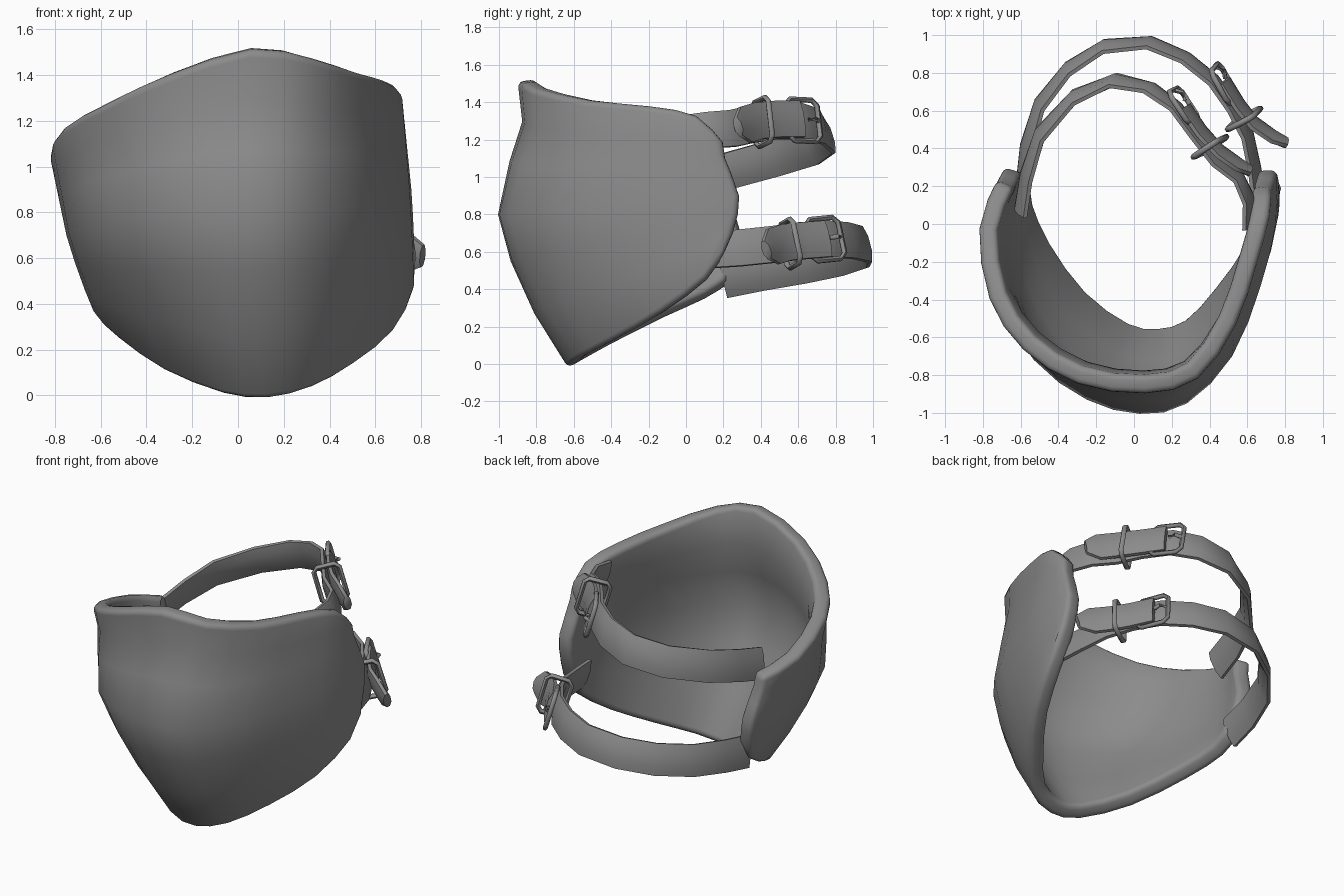
import bpy
import bmesh
import math
from mathutils import Vector

cube = bpy.data.objects.get("Cube")
if cube:
    bpy.data.objects.remove(cube, do_unlink=True)

grey = bpy.data.materials.new("mid_grey")
grey.use_nodes = True
grey_value = (0.26, 0.26, 0.26, 1)
grey.diffuse_color = grey_value
grey.node_tree.nodes["Principled BSDF"].inputs["Base Color"].default_value = grey_value

UP = Vector((0, 0, 1))


def finish(name, bm, angle=60):
    """Turn a bmesh into a smooth shaded object."""
    mesh = bpy.data.meshes.new(name)
    bm.to_mesh(mesh)
    bm.free()
    mesh.materials.append(grey)
    obj = bpy.data.objects.new(name, mesh)
    bpy.context.collection.objects.link(obj)
    bpy.ops.object.select_all(action="DESELECT")
    obj.select_set(True)
    bpy.context.view_layer.objects.active = obj
    bpy.ops.object.shade_smooth_by_angle(angle=math.radians(angle))
    return obj


def loft(name, rings, closed=False):
    """Skin a row of rings, capping the ends unless the row is closed."""
    bm = bmesh.new()
    rows = [[bm.verts.new(p) for p in ring] for ring in rings]
    pairs = list(zip(rows, rows[1:]))
    if closed:
        pairs.append((rows[-1], rows[0]))
    else:
        bm.faces.new(rows[0])
        bm.faces.new(rows[-1])
    for a, b in pairs:
        for i in range(len(a)):
            j = (i + 1) % len(a)
            bm.faces.new((a[i], a[j], b[j], b[i]))
    bmesh.ops.recalc_face_normals(bm, faces=bm.faces)
    return finish(name, bm)


def refine(points):
    """Add a smooth midpoint between each pair of points."""
    pts = [Vector(p) for p in points]
    last = len(pts) - 1
    result = [pts[0]]
    for i in range(last):
        b, c = pts[i], pts[i + 1]
        outer = pts[max(i - 1, 0)] + pts[min(i + 2, last)]
        result += [((b + c) * 9 - outer) / 16, c]
    return result


def strap_axes(tangent):
    """Tangent, width and outward axes; the strap leans inward at its top."""
    t = tangent.normalized()
    n = UP.cross(t).normalized()
    w = UP - n * 0.28
    w = (w - t * w.dot(t)).normalized()
    return t, w, w.cross(t)


def strap(name, points, half_width=0.1, half_thick=0.027, lift=0, taper=1):
    pts = [Vector(p) for p in points]
    last = len(pts) - 1
    rings = []
    for i, p in enumerate(pts):
        t, w, n = strap_axes(pts[min(i + 1, last)] - pts[max(i - 1, 0)])
        width = half_width * (taper if i == last else 1)
        ring = []
        for k in range(8):
            a = math.tau * (k + 0.5) / 8
            ring.append(p + n * (lift + half_thick * math.sin(a)) + w * width * math.cos(a) * 1.08)
        rings.append(ring)
    return loft(name, rings)


def wire(name, pts, radius, closed):
    """Six sided wire along a path."""
    count = len(pts)
    rings = []
    for i, p in enumerate(pts):
        if closed:
            # the loop's own plane keeps every ring untwisted
            t = pts[(i + 1) % count] - pts[i - 1]
            side = (pts[2] - pts[0]).cross(pts[4] - pts[0]).normalized()
        else:
            t = pts[min(i + 1, count - 1)] - pts[max(i - 1, 0)]
            side = t.orthogonal().normalized()
        other = t.normalized().cross(side)
        rings.append([p + radius * (side * math.cos(math.tau * k / 6) + other * math.sin(math.tau * k / 6))
                      for k in range(6)])
    return loft(name, rings, closed)


def rounded_loop(centre, a_axis, b_axis, a, b, cut):
    corners = [(a, b - cut), (a - cut, b), (cut - a, b), (-a, b - cut),
               (-a, cut - b), (cut - a, -b), (a - cut, -b), (a, cut - b)]
    return [centre + a_axis * u + b_axis * v for u, v in corners]


def fittings(prefix, buckle_at, keeper_at, tangent):
    """Buckle frame, its prong and the keeper loop."""
    t, w, n = strap_axes(Vector(tangent))
    c = Vector(buckle_at) + n * 0.03
    wire(prefix + "_buckle", rounded_loop(c, t, w, 0.1, 0.115, 0.03), 0.015, True)
    wire(prefix + "_prong", [c - t * 0.1, c - t * 0.06 + n * 0.035, c - t * 0.02 + n * 0.02], 0.013, False)
    k = Vector(keeper_at) + n * 0.015
    wire(prefix + "_keeper", rounded_loop(k, n, w, 0.08, 0.12, 0.025), 0.016, True)


# Curved guard: bottom, middle and top of each column, left round to right
bottom = [(-.63, .23, .42), (-.62, .1, .34), (-.52, -.12, .24), (-.32, -.4, .1), (-.07, -.59, .0),
          (.13, -.63, -.02), (.33, -.57, .03), (.51, -.38, .13), (.68, -.14, .27), (.77, .1, .45), (.765, .21, .6)]
middle = [(-.69, .3, .7), (-.75, .02, .7), (-.7, -.4, .72), (-.53, -.72, .75), (-.25, -.93, .78),
          (.03, -1.005, .8), (.28, -.95, .8), (.52, -.7, .82), (.67, -.33, .86), (.75, 0, .9), (.755, .285, .9)]
top = [(-.73, .23, .99), (-.825, -.03, 1.06), (-.77, -.4, 1.17), (-.59, -.67, 1.27), (-.3, -.85, 1.4),
       (.06, -.9, 1.51), (.34, -.82, 1.47), (.54, -.53, 1.41), (.65, -.2, 1.38), (.715, .05, 1.33), (.72, .2, 1.19)]

bm = bmesh.new()
columns = []
for low, mid, high in zip(refine(bottom), refine(middle), refine(top)):
    # rounded belly below the middle, then a slight waist under the flared lip
    column = [low]
    for t in (0.17, 0.34):
        column.append(low * (1 - t) * (1 - 2 * t) + mid * 4 * t * (1 - t) - high * t * (1 - 2 * t))
    column.append(mid)
    for t, squeeze in ((0.4, 0.98), (0.7, 0.94)):
        p = mid.lerp(high, t)
        p.y *= squeeze
        column.append(p)
    column.append(high)
    columns.append([bm.verts.new(p) for p in column])
for a, b in zip(columns, columns[1:]):
    for i in range(len(a) - 1):
        bm.faces.new((a[i], b[i], b[i + 1], a[i + 1]))
guard = finish("guard_shell", bm, 180)
solid = guard.modifiers.new("thickness", "SOLIDIFY")
solid.thickness = 0.1
solid.offset = -1
bevel = guard.modifiers.new("rolled_rim", "BEVEL")
bevel.width = 0.04
bevel.segments = 3
bevel.limit_method = "ANGLE"
bevel.angle_limit = math.radians(50)

# Upper strap with its loose end
strap("upper_strap", [(-.6, .06, .99), (-.57, .25, 1.04), (-.5, .47, 1.1), (-.32, .67, 1.16),
                      (-.11, .76, 1.22), (.08, .72, 1.27), (.22, .62, 1.3), (.33, .47, 1.3),
                      (.43, .34, 1.28), (.55, .25, 1.26), (.61, .12, 1.25), (.61, -.02, 1.23)])
strap("upper_strap_end", [(.24, .6, 1.3), (.33, .47, 1.3), (.43, .36, 1.29), (.53, .29, 1.27),
                          (.6, .25, 1.26)], lift=0.035, taper=0.5)
fittings("upper", (.24, .61, 1.295), (.39, .4, 1.29), (.13, -.2, .01))

# Lower strap with its loose end
strap("lower_strap", [(-.59, .2, .45), (-.57, .4, .49), (-.5, .63, .53), (-.35, .82, .57),
                      (-.16, .94, .61), (.08, .96, .64), (.27, .88, .66), (.42, .76, .67),
                      (.52, .62, .66), (.6, .47, .64), (.64, .28, .62), (.66, .12, .61)])
strap("lower_strap_end", [(.45, .74, .66), (.53, .61, .65), (.61, .51, .64), (.71, .44, .62),
                          (.79, .4, .6)], lift=0.035, taper=0.5)
fittings("lower", (.45, .73, .66), (.57, .55, .64), (.11, -.2, -.02))
